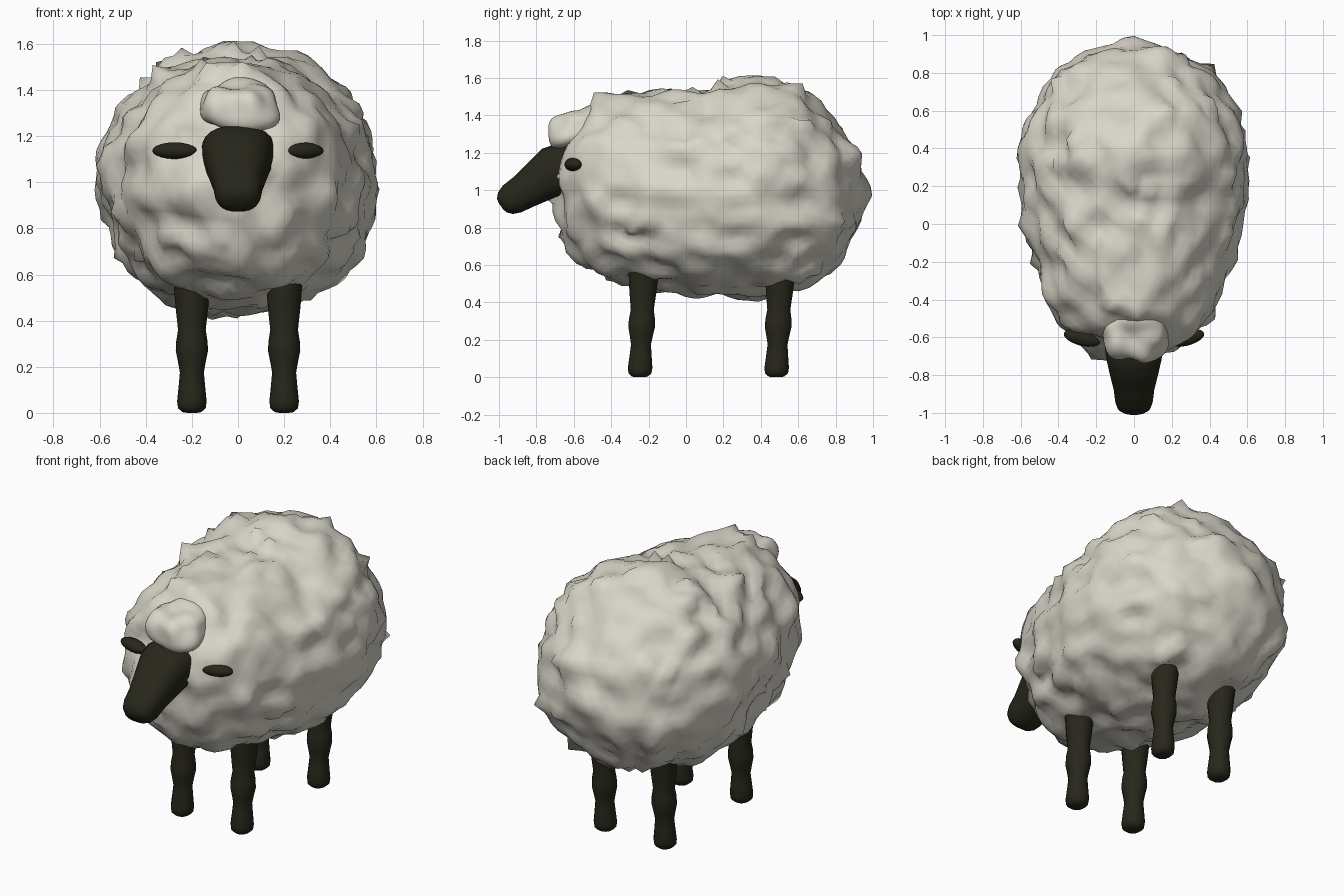
import bpy, bmesh, math, random
from mathutils import Vector, Matrix, noise

if "Cube" in bpy.data.objects:
    bpy.data.objects.remove(bpy.data.objects["Cube"])

random.seed(4)


def material(name, rgb):
    m = bpy.data.materials.new(name)
    m.diffuse_color = (*rgb, 1)
    m.use_nodes = True
    m.node_tree.nodes["Principled BSDF"].inputs["Base Color"].default_value = m.diffuse_color
    return m


WOOL = material("cream wool", (0.70, 0.67, 0.585))
DARK = material("dark skin", (0.021, 0.020, 0.011))


def finish(bm, name, mat):
    bmesh.ops.recalc_face_normals(bm, faces=bm.faces[:])
    me = bpy.data.meshes.new(name)
    bm.to_mesh(me)
    bm.free()
    me.materials.append(mat)
    for p in me.polygons:
        p.use_smooth = True
    ob = bpy.data.objects.new(name, me)
    bpy.context.collection.objects.link(ob)
    return ob


def roughen(bm, coarse, fine, spikes, offset=0):
    """Push points along their normals to make lumpy wool."""
    bm.normal_update()
    moves = []
    for v in bm.verts:
        d = offset + coarse * noise.noise(v.co * 4) + fine * noise.noise(v.co * 8 + Vector((7, 3, 1)))
        if random.random() < spikes:
            d += random.uniform(0.015, 0.045)
        tail = (v.co - Vector((0, 0.95, 0.97))).length
        d += 0.05 * max(0, 1 - tail / 0.12)          # small tail nub
        moves.append(v.normal * d)
    for v, m in zip(bm.verts, moves):
        v.co += m


def loft(name, rings, mat, n=16, power=1):
    """Rings are (centre, side axis, up axis); power below 1 squares them off."""
    bm = bmesh.new()
    loops = []

    def sq(c):
        return math.copysign(abs(c) ** power, c)
    for c, u, w in rings:
        loops.append([bm.verts.new(c + u * sq(math.cos(a)) + w * sq(math.sin(a)))
                      for a in (2 * math.pi * i / n for i in range(n))])
    for p, q in zip(loops, loops[1:]):
        for i in range(n):
            bm.faces.new((p[i], p[(i + 1) % n], q[(i + 1) % n], q[i]))
    bm.faces.new(loops[0])
    bm.faces.new(loops[-1])
    return finish(bm, name, mat)


# Fleece body: sections front to back as (y, half width, low z, high z)
SECTIONS = [
    (-0.71, 0.00, 0.97, 0.97), (-0.675, 0.21, 0.76, 1.20), (-0.56, 0.37, 0.60, 1.42),
    (-0.38, 0.475, 0.51, 1.51), (-0.12, 0.55, 0.45, 1.53), (0.13, 0.605, 0.425, 1.555),
    (0.38, 0.61, 0.415, 1.61), (0.62, 0.54, 0.48, 1.55), (0.815, 0.415, 0.585, 1.37),
    (0.92, 0.23, 0.76, 1.18), (0.96, 0.00, 0.97, 0.97)]


def section(t):
    i = min(int(t * 10), 9)
    f = t * 10 - i
    return [a + (b - a) * f for a, b in zip(SECTIONS[i], SECTIONS[i + 1])]


bm = bmesh.new()
bmesh.ops.create_icosphere(bm, subdivisions=5, radius=1)
for v in bm.verts:
    t = math.acos(max(-1, min(1, -v.co.y))) / math.pi
    y, hw, lo, hi = section(t)
    r = math.hypot(v.co.x, v.co.z) or 1
    v.co = Vector((hw * v.co.x / r, y, (lo + hi) / 2 + (hi - lo) / 2 * v.co.z / r))
bmesh.ops.smooth_vert(bm, verts=bm.verts[:], factor=0.5,
                      use_axis_x=True, use_axis_y=True, use_axis_z=True)
roughen(bm, 0.03, 0.05, 0.03, -0.004)
finish(bm, "fleece_body", WOOL)

# Wool tuft on the forehead
bm = bmesh.new()
bmesh.ops.create_icosphere(bm, subdivisions=4, radius=1)
for v in bm.verts:
    # flattened underside and blocky sides
    x, y, z = (math.copysign(abs(c) ** 0.85, c) for c in v.co)
    v.co = Vector((0.01 + 0.175 * x, -0.585 + 0.14 * y - 0.02 * z,
                   1.315 + (0.135 if z > 0 else 0.085) * z + 0.03 * y))
roughen(bm, 0.03, 0.04, 0)
finish(bm, "forehead_tuft", WOOL)

# Head with tapering muzzle: (y, z, half width, half height)
HEAD = [(-0.50, 1.16, 0.13, 0.10), (-0.62, 1.135, 0.158, 0.135), (-0.69, 1.105, 0.15, 0.142),
        (-0.78, 1.05, 0.130, 0.116), (-0.87, 0.99, 0.108, 0.095),
        (-0.93, 0.953, 0.101, 0.087), (-0.965, 0.93, 0.088, 0.070),
        (-0.985, 0.918, 0.062, 0.045), (-0.99, 0.915, 0.03, 0.02)]
up = Vector((0, -0.57, 0.82))
loft("head", [(Vector((0, y, z)), Vector((w, 0, 0)), up * h) for y, z, w, h in HEAD],
     DARK, 24, 0.8)

# Ears
for s, side in ((-1, "left"), (1, "right")):
    bm = bmesh.new()
    bmesh.ops.create_uvsphere(bm, u_segments=16, v_segments=10, radius=1,
                              matrix=Matrix.Translation((s * 0.275, -0.603, 1.137)) @
                              Matrix.Rotation(s * 0.25, 4, 'Z') @
                              Matrix.Diagonal((0.1, 0.042, 0.036, 1)))
    finish(bm, side + "_ear", DARK)

# Legs: (z, radius) from thigh to hoof, leaning slightly
LEG = [(0.70, 0.082), (0.56, 0.079), (0.46, 0.071), (0.36, 0.060), (0.31, 0.068),
       (0.27, 0.070), (0.22, 0.060), (0.175, 0.052), (0.12, 0.057), (0.05, 0.064),
       (0.02, 0.060), (0.003, 0.040), (0.0, 0.02)]
for y, end in ((-0.225, "front"), (0.505, "rear")):
    for s, side in ((-1, "left"), (1, "right")):
        loft(f"{end}_{side}_leg",
             [(Vector((s * 0.2, y - 0.022 * (1 - z / 0.6), z)),
               Vector((r, 0, 0)), Vector((0, r * 1.05, 0))) for z, r in LEG], DARK, 14)
